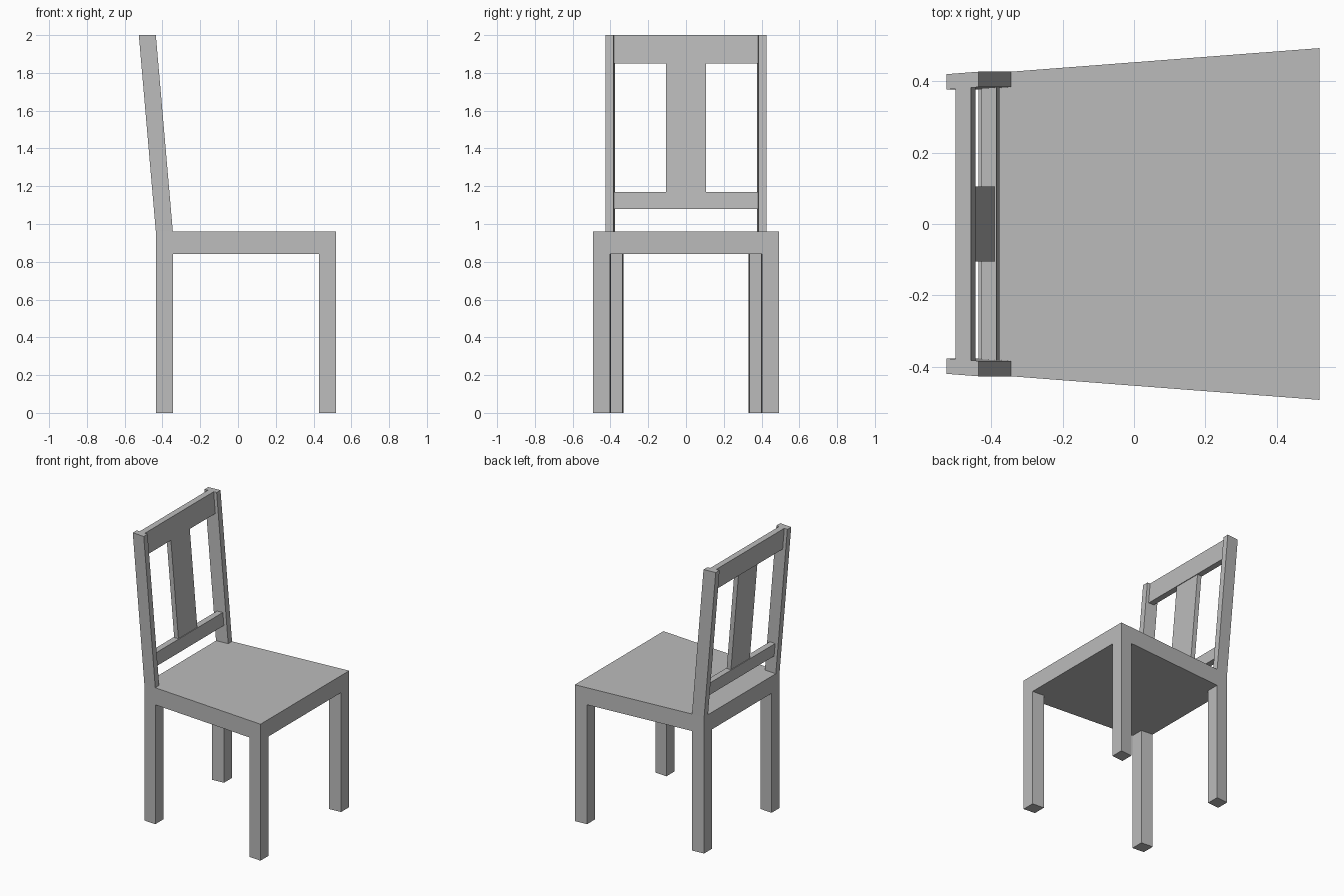
import bpy
import bmesh

if "Cube" in bpy.data.objects:
    bpy.data.objects.remove(bpy.data.objects["Cube"], do_unlink=True)

grey = bpy.data.materials.new("plain_grey")
grey.use_nodes = True
GREY = (0.5, 0.5, 0.5, 1)
grey.diffuse_color = GREY
grey.node_tree.nodes["Principled BSDF"].inputs["Base Color"].default_value = GREY

SEAT_TOP, SEAT_BOTTOM, TOP = 0.96, 0.84, 2.0
BACK, FRONT = -0.435, 0.52
LEG, POST = 0.09, 0.043


def side(x, inset=0.0):
    """Half width of the tapered seat at x, less an inset."""
    return 0.453 + 0.0763 * x - inset


def lean(z):
    """Backward shift of the backrest at height z."""
    return -0.09 * max(0, z - SEAT_TOP) / (TOP - SEAT_TOP)


def block(name, plan, z0, z1):
    """Extrude a plan outline from z0 to z1, following the backrest lean."""
    bm = bmesh.new()
    rings = [[bm.verts.new((x + lean(z), y, z)) for x, y in plan] for z in (z0, z1)]
    bm.faces.new(rings[0])
    bm.faces.new(rings[1])
    n = len(plan)
    for i in range(n):
        j = (i + 1) % n
        bm.faces.new((rings[0][i], rings[0][j], rings[1][j], rings[1][i]))
    bmesh.ops.recalc_face_normals(bm, faces=bm.faces)
    mesh = bpy.data.meshes.new(name)
    bm.to_mesh(mesh)
    bm.free()
    mesh.materials.append(grey)
    obj = bpy.data.objects.new(name, mesh)
    bpy.context.collection.objects.link(obj)


def span(x0, x1, inset=0.0):
    """Plan reaching across between both tapered sides."""
    a, b = side(x0, inset), side(x1, inset)
    return [(x0, -a), (x1, -b), (x1, b), (x0, a)]


def strip(x0, x1, thick, s):
    """Plan of a bar running along one tapered side."""
    return [(x0, s * side(x0, thick)), (x1, s * side(x1, thick)),
            (x1, s * side(x1)), (x0, s * side(x0))]


# Seat
block("seat", span(BACK, FRONT), SEAT_BOTTOM, SEAT_TOP)

# Legs and backrest posts
for label, s in (("left", 1), ("right", -1)):
    block(f"front_leg_{label}", strip(FRONT - LEG, FRONT, LEG, s), 0, SEAT_BOTTOM)
    block(f"back_leg_{label}", strip(BACK, BACK + LEG, LEG, s), 0, SEAT_BOTTOM)
    block(f"back_post_{label}", strip(BACK, BACK + LEG, POST, s), SEAT_TOP, TOP)

# Backrest rails and centre splat
rail = span(-0.41, -0.367, POST)
block("top_rail", rail, 1.85, TOP)
block("lower_rail", rail, 1.08, 1.17)
block("centre_splat", [(-0.405, -0.105), (-0.372, -0.105),
                       (-0.372, 0.105), (-0.405, 0.105)], 1.17, 1.85)
